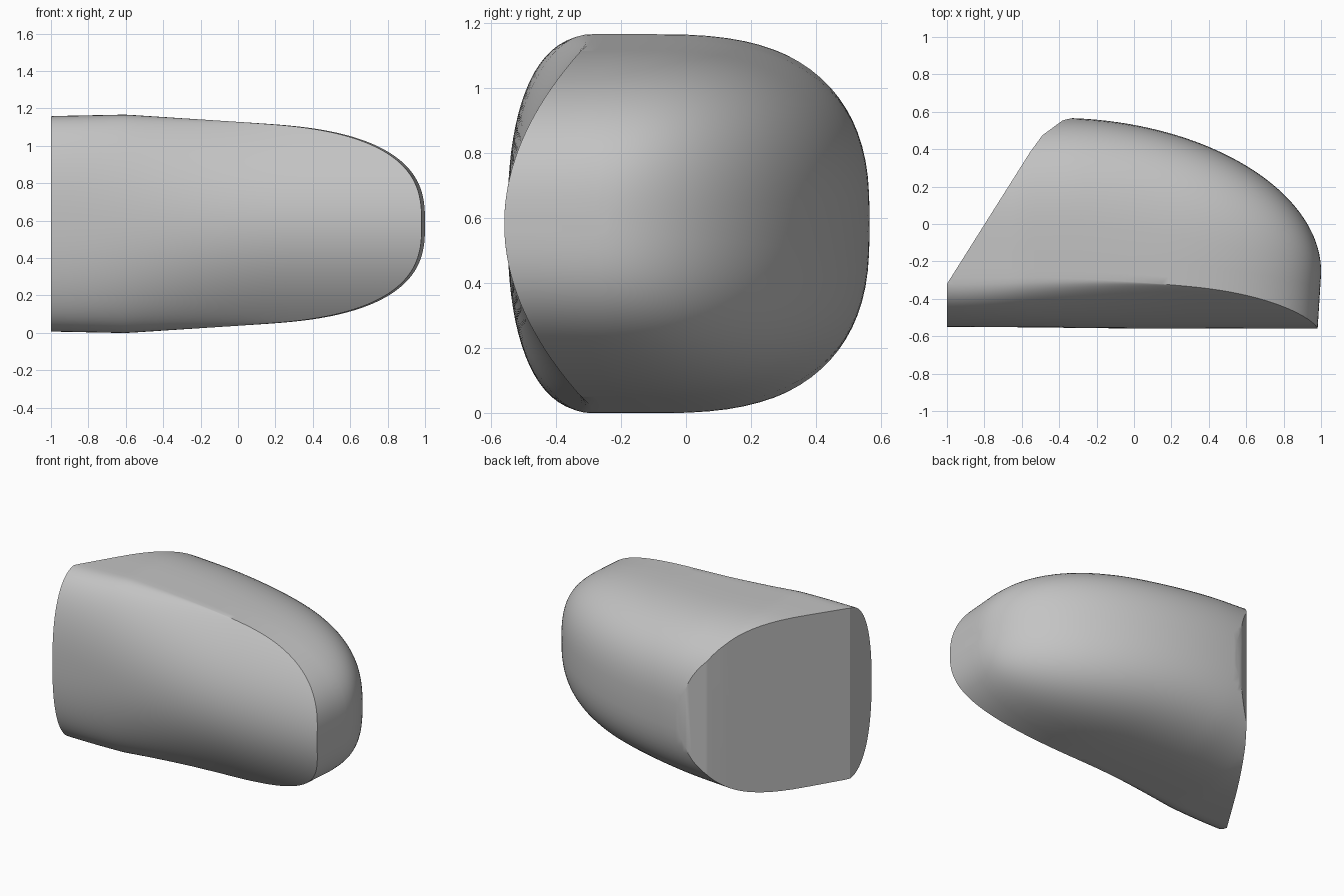
import bpy, bmesh
from math import sin, cos, pi
from mathutils import Vector

cube = bpy.data.objects.get("Cube")
if cube:
    bpy.data.objects.remove(cube, do_unlink=True)

MID = 0.583   # height of the horizontal symmetry plane
STEPS = 20    # points per quarter section
SLICES = 72


def clamp(v):
    return max(0.0, min(1.0, v))


def half_height(x):
    t = clamp((x - 0.1) / 0.9)
    base = 0.545 - 0.065 * max(x, -0.6) + 0.02 * min(x + 0.6, 0)
    return base * (1 - t ** 2.8) ** (1 / 2.8)


def back_depth(x):
    t = clamp((x + 0.4) / 1.4)
    return -0.25 + 0.817 * (1 - t ** 1.95) ** (1 / 1.95)


def front_depth(x, dz, h):
    # full rounded edge at the left, shallow barrel at the right
    s = clamp(abs(dz) / h)
    left = -0.55 + 0.26 * (1 - (1 - s ** 2.4) ** (1 / 2.4))
    right = -0.56 + 0.28 * (dz / 0.58) ** 2
    w = clamp((x + 1) / 1.3)
    w = w * w * (3 - 2 * w)
    return left * (1 - w) + right * w


def section(x):
    """Closed outline of the shell at one station."""
    h = half_height(x)
    hc = h * (1 - 0.012 * clamp(x))
    b = back_depth(x)
    ym = -0.1 - 0.17 * clamp((x + 0.3) / 1.3)
    xf = x - 0.018 * clamp(x) ** 2
    pts = []
    # front face, bottom to top
    for i in range(2 * STEPS + 1):
        dz = hc * sin(pi / 2 * (i / STEPS - 1))
        pts.append((xf, front_depth(x, dz, hc), MID + dz))
    yc = pts[-1][1]
    # upper wall, rounded back, lower wall
    wall = [(x + (xf - x) * (1 - k / 4), yc + (ym - yc) * k / 4,
             hc + (h - hc) * k / 4) for k in range(1, 4)]
    pts += [(px, py, MID + pz) for px, py, pz in wall]
    for i in range(2 * STEPS + 1):
        a = pi / 2 * (1 - i / STEPS)
        c, s = max(cos(a), 0), sin(a)
        z = h * abs(s) ** (2 / 2.7) * (1 if s > 0 else -1)
        pts.append((x, ym + (b - ym) * c ** (2 / 2.7), MID + z))
    pts += [(px, py, MID - pz) for px, py, pz in reversed(wall)]
    return pts


# Loft the sections, packed closely toward the rounded tip
bm = bmesh.new()
rings = []
for i in range(SLICES + 1):
    x = -1 + 2 * sin(pi / 2 * i / SLICES)
    rings.append([bm.verts.new(p) for p in section(min(x, 0.9999))])
count = len(rings[0])
for r0, r1 in zip(rings, rings[1:]):
    for j in range(count):
        k = (j + 1) % count
        bm.faces.new((r0[j], r0[k], r1[k], r1[j]))
bm.faces.new(rings[0])
bm.faces.new(rings[-1])
bmesh.ops.remove_doubles(bm, verts=bm.verts, dist=0.0005)

# Slanted mounting face and the softened corner behind it
corners = [(-1, -0.32), (-0.555, 0.385), (-0.49, 0.474), (-0.38, 0.555), (-0.32, 0.568)]
for (x0, y0), (x1, y1) in zip(corners, corners[1:]):
    cut = bmesh.ops.bisect_plane(
        bm, geom=bm.verts[:] + bm.edges[:] + bm.faces[:], dist=0.0001,
        plane_co=Vector((x0, y0, 0)), plane_no=Vector((y0 - y1, x1 - x0, 0)),
        clear_outer=True)
    edges = [e for e in cut["geom_cut"]
             if isinstance(e, bmesh.types.BMEdge) and e.is_boundary]
    bmesh.ops.holes_fill(bm, edges=edges, sides=0)
bmesh.ops.recalc_face_normals(bm, faces=bm.faces)

mesh = bpy.data.meshes.new("housing_shell")
bm.to_mesh(mesh)
bm.free()
shell = bpy.data.objects.new("housing_shell", mesh)
bpy.context.collection.objects.link(shell)

# Single plain grey
grey = bpy.data.materials.new("plain_grey")
grey.use_nodes = True
colour = (0.55, 0.55, 0.55, 1)
grey.diffuse_color = colour
grey.node_tree.nodes["Principled BSDF"].inputs["Base Color"].default_value = colour
mesh.materials.append(grey)

bpy.ops.object.select_all(action="DESELECT")
shell.select_set(True)
bpy.context.view_layer.objects.active = shell
bpy.ops.object.shade_smooth_by_angle(angle=0.5)
